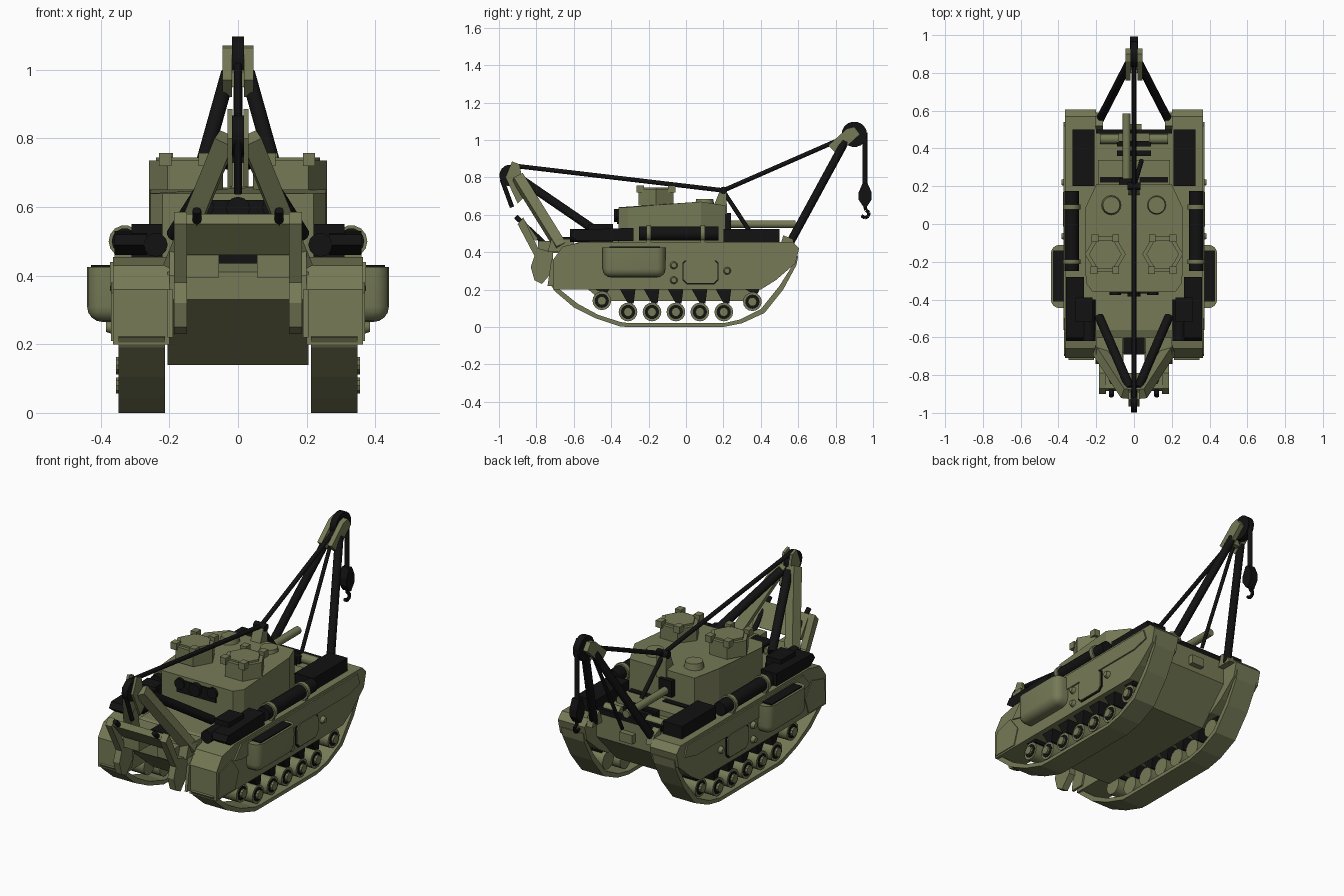
import bpy, bmesh, math
from mathutils import Vector, Matrix

if "Cube" in bpy.data.objects:
    bpy.data.objects.remove(bpy.data.objects["Cube"])


def material(name, col):
    m = bpy.data.materials.new(name)
    m.diffuse_color = (*col, 1)
    m.use_nodes = True
    m.node_tree.nodes["Principled BSDF"].inputs["Base Color"].default_value = m.diffuse_color
    return m


OLIVE = material("olive_paint", (0.18, 0.195, 0.093))
BLACK = material("black_steel", (0.006, 0.006, 0.006))


def finish(name, bm, mat, mirror=False, smooth=False):
    bmesh.ops.recalc_face_normals(bm, faces=bm.faces)
    me = bpy.data.meshes.new(name)
    bm.to_mesh(me)
    bm.free()
    me.materials.append(mat)
    ob = bpy.data.objects.new(name, me)
    bpy.context.collection.objects.link(ob)
    if mirror:
        ob.modifiers.new("mirror", 'MIRROR')
    if smooth:
        for o in bpy.context.selected_objects:
            o.select_set(False)
        ob.select_set(True)
        bpy.context.view_layer.objects.active = ob
        bpy.ops.object.shade_smooth_by_angle(angle=math.radians(35))
    return ob


def prism(name, pts, lo, hi, mat=OLIVE, mirror=False, axis='x', top=None):
    """Extrude a (y,z) outline along x, or an (x,y) outline along z."""
    bm = bmesh.new()

    def ring(d):
        return [bm.verts.new((d, a, b) if axis == 'x' else (a, b, d)) for a, b in pts]
    r0, r1 = ring(lo), ring(hi)
    if top:
        for v in r1:
            v.co.z = top(v.co)
    bm.faces.new(r0)
    bm.faces.new(r1)
    n = len(pts)
    for i in range(n):
        j = (i + 1) % n
        bm.faces.new((r0[i], r0[j], r1[j], r1[i]))
    return finish(name, bm, mat, mirror)


def box(name, x0, x1, y0, y1, z0, z1, mat=OLIVE, mirror=False):
    return prism(name, [(y0, z0), (y1, z0), (y1, z1), (y0, z1)], x0, x1, mat, mirror)


def rod(name, a, b, r, mat=BLACK, mirror=False, seg=12, r2=None):
    a, b = Vector(a), Vector(b)
    d = b - a
    m = Matrix.Translation((a + b) / 2) @ d.to_track_quat('Z', 'X').to_matrix().to_4x4()
    bm = bmesh.new()
    bmesh.ops.create_cone(bm, cap_ends=True, segments=seg, radius1=r,
                          radius2=r if r2 is None else r2, depth=d.length, matrix=m)
    return finish(name, bm, mat, mirror, seg > 8)


# --- hull ---
prism("centre_hull", [(-.45, .14), (.32, .14), (.5, .33), (.5, .46), (-.56, .46),
                      (-.68, .41), (-.68, .33)], -.205, .205)
prism("track_housing", [(-.71, .2), (.4, .2), (.48, .25), (.585, .34), (.605, .42), (.57, .455),
                        (-.55, .455), (-.66, .43), (-.71, .36)], .2, .365, mirror=True)
prism("side_ledge", [(-.56, .37), (-.5, .355), (.44, .355), (.54, .38), (.52, .44), (-.5, .44)],
      .36, .373, mirror=True)
prism("front_side_plate", [(-.7, .21), (-.55, .21), (-.52, .3), (-.58, .38), (-.69, .35)],
      .36, .37, mirror=True)

# --- tracks ---
outer = [(-.72, .22), (-.7, .19), (-.6, .105), (-.48, .045), (-.35, .002), (-.3, 0), (.2, 0), (.3, .02),
         (.42, .075), (.52, .2), (.59, .33), (.6, .38)]
inner = [(-.68, .23), (-.68, .205), (-.58, .125), (-.47, .065), (-.35, .026), (-.3, .02), (.2, .02), (.29, .04),
         (.4, .095), (.5, .22), (.57, .33), (.58, .38)]
prism("track_belt", outer + inner[::-1], .213, .348, mirror=True)

# --- road wheels with suspension brackets ---
wheels = [(-.45, .14)] + [(-.31 + .128 * i, .08) for i in range(5)] + [(.355, .135)]
for y, z in wheels:
    rod("road_wheel", (.23, y, z), (.34, y, z), .05, OLIVE, True, 16)
    rod("wheel_recess", (.339, y, z), (.342, y, z), .038, BLACK, True, 16)
    rod("wheel_hub", (.335, y, z), (.355, y, z), .024, OLIVE, True, 10)
    prism("suspension_bracket", [(y - .045, .205), (y + .04, .205), (y + .03, z + .045), (y, z + .045)],
          .25, .335, BLACK, True)

# --- side air intakes, doors, fittings ---
bm = bmesh.new()
bmesh.ops.create_cube(bm, size=1, matrix=Matrix.Translation((.4, -.278, .345)) @
                      Matrix.Diagonal((.08, .335, .16, 1)))
edges = [e for e in bm.edges if (e.verts[0].co + e.verts[1].co).x / 2 > .37
         and (e.verts[0].co + e.verts[1].co).z / 2 < .42]
bmesh.ops.bevel(bm, geom=edges, offset=.045, segments=4, profile=.5, affect='EDGES')
finish("air_intake", bm, OLIVE, True, True)
box("intake_grille", .367, .428, -.41, -.14, .424, .431, BLACK, True)
for nm, g, x, mt in (("door_rim", 0, .37, BLACK), ("side_door", .006, .376, OLIVE)):
    y0, y1, z0, z1, c = -.02 + g, .175 - g, .228 + g, .365 - g, .022
    prism(nm, [(y0 + c, z0), (y1 - c, z0), (y1, z0 + c), (y1, z1 - c), (y1 - c, z1),
               (y0 + c, z1), (y0, z1 - c), (y0, z0 + c)], .36, x, mt, True)
for y, z in ((-.065, .33), (-.065, .25), (.22, .3)):
    rod("side_boss", (.36, y, z), (.385, y, z), .022, OLIVE, True, 12, .014)

# --- stowage on the track guards ---
box("rear_stowage_box", .21, .325, .2, .5, .45, .525, BLACK, True)
prism("front_stowage", [(-.62, .49), (-.58, .46), (-.28, .46), (-.28, .53), (-.6, .52)], .265, .36, BLACK, True)
box("front_stowage_box", .22, .31, -.52, -.39, .455, .55, BLACK, True)
rod("front_roll", (.24, -.62, .49), (.24, -.4, .49), .035, BLACK, True)
rod("tarpaulin_roll", (.33, -.25, .5), (.33, .175, .5), .038, BLACK, True, 14)
for y in (-.2, .09):
    rod("roll_strap", (.33, y - .012, .5), (.33, y + .012, .5), .047, OLIVE, True, 14)
    box("strap_foot", .30, .36, y - .012, y + .012, .45, .49, mirror=True)

# --- fixed turret ---
plan = [(-.22, -.36), (.22, -.36), (.255, -.31), (.26, .08), (.2, .21), (-.2, .21), (-.26, .08), (-.255, -.31)]
prism("turret", plan, .45, .67, axis='z', top=lambda c: .64 if c.y < -.3 else .67 if c.y < .1 else .65)
for s in (-1, 1):
    cx, cy = s * .152, -.16
    outline = [(cx + .108 * math.cos(math.radians(a)), cy + .108 * math.sin(math.radians(a)))
               for a in (0, 60, 120, 180, 240, 300)]
    prism("cupola", outline, .65, .735, axis='z')
    prism("cupola_hatch", [(cx + (x - cx) * .8, cy + (y - cy) * .8) for x, y in outline], .73, .745, axis='z')
    for dx, dy in ((-.06, -.085), (.055, -.085), (-.055, .085), (.055, .085)):
        box("periscope", cx + dx - .018, cx + dx + .018, cy + dy - .02, cy + dy + .02, .72, .757)
    rod("roof_vent", (s * .12, .1, .65), (s * .12, .1, .685), .052, OLIVE, seg=16, r2=.045)
box("mantlet_slot", -.12, .12, -.368, -.36, .55, .62, BLACK)
rod("dummy_gun", (0, -.385, .595), (0, -.3, .595), .035, BLACK)
rod("side_lamp", (.1, -.375, .6), (.1, -.34, .6), .03, BLACK, True)
rod("rear_barrel", (-.04, .2, .55), (-.04, .585, .55), .021, OLIVE, seg=14)
box("barrel_mount", -.08, 0, .2, .24, .52, .61, BLACK)

# --- engine deck ---
box("deck_panel", -.19, .19, .2, .34, .455, .49)
box("deck_grille", .03, .18, .22, .25, .488, .495, BLACK, True)
for y in (.36, .41):
    box("deck_vent", .01, .09, y, y + .03, .455, .5, BLACK, True)
rod("exhaust_muffler", (.08, .45, .48), (.18, .45, .48), .026, OLIVE, True)
box("rear_rail", -.2, .2, .48, .5, .45, .49, BLACK)
box("tow_hitch", -.04, .04, .45, .53, .36, .41)

# --- cable fairlead behind the turret ---
prism("fairlead_post", [(.13, .6), (.22, .6), (.215, .74), (.185, .74)], -.03, .03)
rod("fairlead_roller", (-.035, .2, .73), (.035, .2, .73), .02)
rod("winch_cable", (0, .2, .725), (.04, .335, .52), .012)
rod("cable_to_front", (0, -.92, .862), (0, .2, .73), .012)
rod("cable_to_rear", (0, .2, .73), (0, .84, 1.01), .012)

# --- rear jib ---
rod("rear_jib_leg", (.185, .545, .43), (.028, .85, .99), .022, BLACK, True)
rod("rear_stay", (0, .56, .45), (0, .84, 1), .01)
prism("rear_jib_foot", [(.5, .42), (.59, .42), (.57, .47), (.52, .49)], .165, .205, OLIVE, True)
prism("rear_jib_cheek", [(.76, .97), (.81, .92), (.93, 1.03), (.9, 1.07), (.86, 1.06)], .018, .045, OLIVE, True)
box("rear_jib_spacer", -.045, .045, .8, .85, .95, 1.0)
rod("rear_pulley", (-.018, .9, 1.03), (.018, .9, 1.03), .068, BLACK, seg=18)
rod("hoist_cable", (0, .957, 1.04), (0, .957, .74), .013)
prism("hook_block", [(.945, .77), (.97, .77), (.992, .72), (.992, .68), (.965, .64), (.95, .64), (.923, .68),
                     (.923, .72)], -.022, .022, BLACK)
hook = [(.957, .645), (.962, .625), (.978, .612), (.975, .592), (.957, .583), (.938, .595)]
for (y0, z0), (y1, z1) in zip(hook, hook[1:]):
    rod("hook", (0, y0, z0), (0, y1, z1), .009, BLACK, seg=8)

# --- front jib ---
rod("front_jib_leg", (.185, -.49, .52), (.02, -.87, .78), .024, BLACK, True)
rod("front_jib_arm", (.185, -.67, .43), (.035, -.9, .8), .04, OLIVE, True, 4)
prism("front_jib_cheek", [(-.86, .7), (-.9, .66), (-.965, .8), (-.93, .885), (-.89, .87)], .016, .03, OLIVE, True)
rod("front_pulley", (-.017, -.94, .81), (.017, -.94, .81), .058, BLACK, seg=18)
rod("front_cable", (0, -.985, .79), (0, -.93, .64), .012)
rod("front_brace", (.12, -.91, .59), (.12, -.76, .45), .013, BLACK, True)

# --- front support frame ---
prism("front_upright", [(-.9, .55), (-.87, .585), (-.79, .42), (-.71, .4), (-.71, .3), (-.77, .23),
                        (-.81, .25), (-.83, .32), (-.81, .38)], .148, .186, OLIVE, True)
prism("front_cross_plate", [(-.885, .55), (-.87, .58), (-.79, .47), (-.805, .46)], -.15, .15)
prism("front_gusset", [(-.74, .4), (-.72, .47), (-.6, .47), (-.6, .4)], .06, .2, OLIVE, True)
prism("nose_block", [(-.79, .395), (-.79, .46), (-.68, .46), (-.68, .395)], .055, .15, OLIVE, True)
box("front_opening", -.055, .055, -.69, -.6, .435, .48, BLACK)
prism("tow_bracket", [(-.74, .22), (-.66, .22), (-.62, .36), (-.72, .36)], .19, .205, OLIVE, True)
